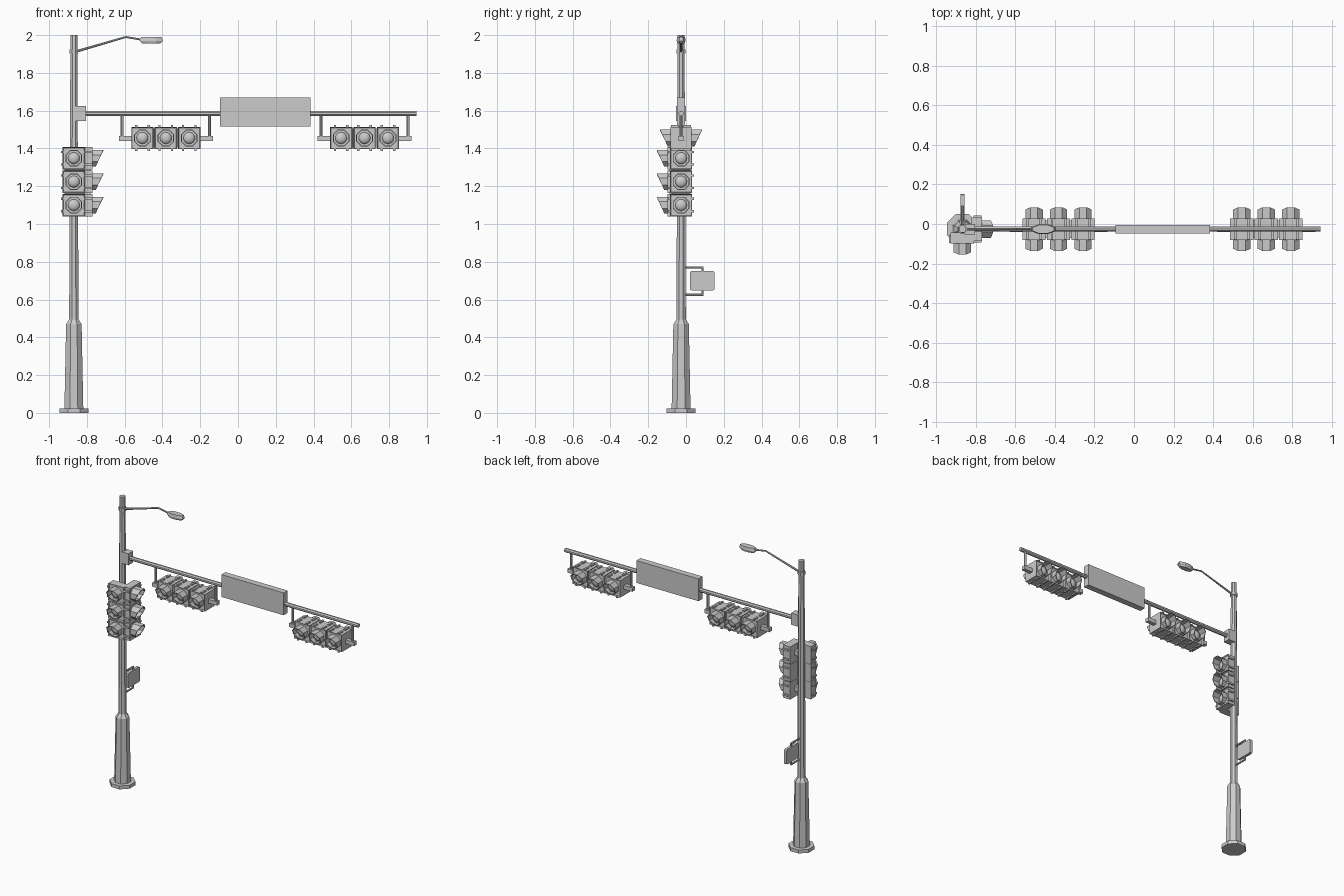
import bpy, bmesh, math
from mathutils import Matrix, Vector

cube = bpy.data.objects.get("Cube")
if cube:
    bpy.data.objects.remove(cube, do_unlink=True)

GREY = (0.6, 0.6, 0.6, 1)
metal = bpy.data.materials.new("grey_metal")
metal.use_nodes = True
metal.diffuse_color = GREY
metal.node_tree.nodes["Principled BSDF"].inputs["Base Color"].default_value = GREY

PX, PY = -0.869, -0.026      # pole axis
ARM_Z = 1.585
OCT = math.cos(math.pi / 8)  # flat-to-corner ratio of an octagon


def finish(name, bm, smooth=False):
    bmesh.ops.recalc_face_normals(bm, faces=bm.faces)
    mesh = bpy.data.meshes.new(name)
    bm.to_mesh(mesh)
    bm.free()
    mesh.materials.append(metal)
    for p in mesh.polygons:
        p.use_smooth = smooth
    obj = bpy.data.objects.new(name, mesh)
    bpy.context.collection.objects.link(obj)
    return obj


def add_box(bm, lo, hi, matrix=Matrix()):
    lo, hi = Vector(lo), Vector(hi)
    m = matrix @ Matrix.Translation((lo + hi) / 2) @ Matrix.Diagonal((*(hi - lo), 1))
    return bmesh.ops.create_cube(bm, size=1, matrix=m)["verts"]


def box(name, lo, hi):
    bm = bmesh.new()
    add_box(bm, lo, hi)
    return finish(name, bm)


def add_rod(bm, a, b, r0, r1=None):
    """Octagonal rod between two points, flat sides towards the axes."""
    a, b = Vector(a), Vector(b)
    d = b - a
    m = (Matrix.Translation((a + b) / 2) @ d.to_track_quat('Z', 'Y').to_matrix().to_4x4()
         @ Matrix.Rotation(math.pi / 8, 4, 'Z'))
    bmesh.ops.create_cone(bm, cap_ends=True, segments=8, radius1=r0 / OCT,
                          radius2=(r0 if r1 is None else r1) / OCT, depth=d.length, matrix=m)


def rods(name, pieces):
    bm = bmesh.new()
    for piece in pieces:
        add_rod(bm, *piece)
    return finish(name, bm)


def pole_part(name, z0, z1, r0, r1):
    return rods(name, [((PX, PY, z0), (PX, PY, z1), r0, r1)])


# Pole
pole_part("base_plate", 0, 0.024, 0.077, 0.077)
pole_part("pole_base", 0.024, 0.47, 0.05, 0.041)
pole_part("pole_base_shoulder", 0.47, 0.495, 0.041, 0.025)
pole_part("pole_shaft", 0.49, 2.0, 0.025, 0.018)
pole_part("lamp_collar", 1.902, 1.925, 0.023, 0.023)

# Main arm with its clamp and the sign box
box("arm_clamp", (PX + 0.01, PY - 0.026, 1.545), (-0.806, PY + 0.026, 1.625))
rods("main_arm", [((-0.82, PY, ARM_Z), (0.945, PY, ARM_Z), 0.013)])
box("sign_box", (-0.094, PY - 0.022, 1.515), (0.384, PY + 0.022, 1.67))

# Street lamp
bend = (-0.594, PY, 1.99)
rods("lamp_arm", [((PX, PY, 1.91), bend, 0.007, 0.005),
                  (bend, (-0.5, PY, 1.974), 0.005)])
bm = bmesh.new()
for z, depth, r0, r1 in ((1.979, 0.02, 1, 0.88), (1.962, 0.014, 0.78, 0.96)):
    m = (Matrix.Translation((-0.459, PY, z)) @ Matrix.Diagonal((0.062, 0.024, 1, 1))
         @ Matrix.Rotation(math.pi / 8, 4, 'Z'))
    bmesh.ops.create_cone(bm, cap_ends=True, segments=8, radius1=r0 / OCT,
                          radius2=r1 / OCT, depth=depth, matrix=m)
finish("lamp_head", bm)

# Signal heads
PITCH, HALF, DEPTH = 0.124, 0.059, 0.055


def add_housing(bm, m, sideways):
    """One housing facing -y with its back on y = 0."""
    verts = add_box(bm, (-HALF, -DEPTH, -HALF), (HALF, 0, HALF))
    front = next(f for f in verts[0].link_faces[:] + verts[-1].link_faces[:]
                 if f.calc_center_median().y < -DEPTH + 0.001)
    rim = bmesh.ops.inset_individual(bm, faces=[front], thickness=0.007, depth=0)
    bmesh.ops.translate(bm, verts=front.verts[:], vec=(0, 0.007, 0))
    everything = set(verts) | set(front.verts)
    bmesh.ops.transform(bm, matrix=m, verts=list(everything))
    # latches on both long sides
    turn = m @ Matrix.Rotation(math.pi / 2 if sideways else 0, 4, 'Y')
    for sx in (-1, 1):
        for z in (-0.033, 0.033):
            x0, x1 = sorted((sx * (HALF - 0.004), sx * (HALF + 0.009)))
            add_box(bm, (x0, -DEPTH + 0.002, z - 0.006), (x1, -0.012, z + 0.006), turn)


def add_hood(bm, m):
    """Octagonal hood, longest along its top edge."""
    rot = Matrix.Rotation(math.pi / 2, 4, 'X') @ Matrix.Rotation(math.pi / 8, 4, 'Z')
    for_tube = bmesh.ops.create_cone(bm, cap_ends=False, segments=8, radius1=0.044 / OCT,
                                     radius2=0.044 / OCT, depth=1, matrix=rot)["verts"]
    for v in for_tube:
        length = 0.036 + 0.45 * v.co.z
        v.co.y = -DEPTH - length if v.co.y < 0 else -DEPTH + 0.008
    faces = list({f for v in for_tube for f in v.link_faces})
    bmesh.ops.recalc_face_normals(bm, faces=faces)
    old = set(bm.verts) - set(for_tube)
    bmesh.ops.solidify(bm, geom=faces, thickness=0.005)
    bmesh.ops.transform(bm, matrix=m, verts=[v for v in bm.verts if v not in old])


def signal(name, place, sideways=False):
    body, hoods, lenses = bmesh.new(), bmesh.new(), bmesh.new()
    for i in (-1, 0, 1):
        step = (i * PITCH, 0, 0) if sideways else (0, 0, i * PITCH)
        m = place @ Matrix.Translation(step)
        add_housing(body, m, sideways)
        add_hood(hoods, m)
        dome = m @ Matrix.Translation((0, -DEPTH + 0.006, 0)) @ Matrix.Diagonal((1, 0.6, 1, 1))
        bmesh.ops.create_uvsphere(lenses, u_segments=16, v_segments=8, radius=0.031, matrix=dome)
    # spine joining the three housings
    w = HALF * 0.85
    long = PITCH * 1.4
    ext = (long, w) if sideways else (w, long)
    add_box(body, (-ext[0], -DEPTH * 0.8, -ext[1]), (ext[0], -0.002, ext[1]), place)
    finish(name + "_housing", body)
    finish(name + "_hoods", hoods)
    finish(name + "_lenses", lenses, smooth=True)


# Upright signals on the pole, facing front and left
SIGNAL_Z = 1.224
for name, angle, gap in (("front_signal", 0, 0.018), ("side_signal", math.pi / 2, 0.045)):
    axis = Matrix.Translation((PX, PY, SIGNAL_Z)) @ Matrix.Rotation(angle, 4, 'Z')
    signal(name, axis @ Matrix.Translation((0, -gap, 0)))
    bm = bmesh.new()
    for z in (-PITCH, PITCH):
        add_box(bm, (-0.014, -gap - 0.004, z - 0.016), (0.014, 0, z + 0.016), axis)
    finish(name + "_brackets", bm)

# Two-sided signals hanging from the arm
HANG_Z = 1.455
for name, x in (("inner_signal", -0.382), ("outer_signal", 0.67)):
    for side, angle in (("front", 0), ("back", math.pi)):
        place = Matrix.Translation((x, PY, HANG_Z)) @ Matrix.Rotation(angle, 4, 'Z')
        signal(f"{name}_{side}", place, sideways=True)
    bm = bmesh.new()
    for s in (-1, 1):
        hx = x + s * 0.231
        add_rod(bm, (hx, PY, HANG_Z - 0.005), (hx, PY, ARM_Z), 0.008)
        x0, x1 = sorted((x + s * 0.18, x + s * 0.249))
        add_box(bm, (x0, PY - 0.014, HANG_Z - 0.015), (x1, PY + 0.014, HANG_Z + 0.012))
    finish(name + "_hangers", bm)

# Crossing sign behind the pole
panel = box("crossing_sign", (PX - 0.01, 0.021, 0.648), (PX + 0.01, 0.151, 0.752))
bm = bmesh.new()
bm.from_mesh(panel.data)
corners = [e for e in bm.edges if abs(e.verts[0].co.x - e.verts[1].co.x) > 0.01]
bmesh.ops.bevel(bm, geom=corners, offset=0.01, segments=2, affect='EDGES', profile=0.5)
bm.to_mesh(panel.data)
bm.free()
pieces = []
for z, z_panel in ((0.77, 0.745), (0.625, 0.655)):
    pieces += [((PX, PY, z), (PX, 0.092, z), 0.006), ((PX, 0.087, z), (PX, 0.087, z_panel), 0.006)]
rods("crossing_sign_brackets", pieces)
